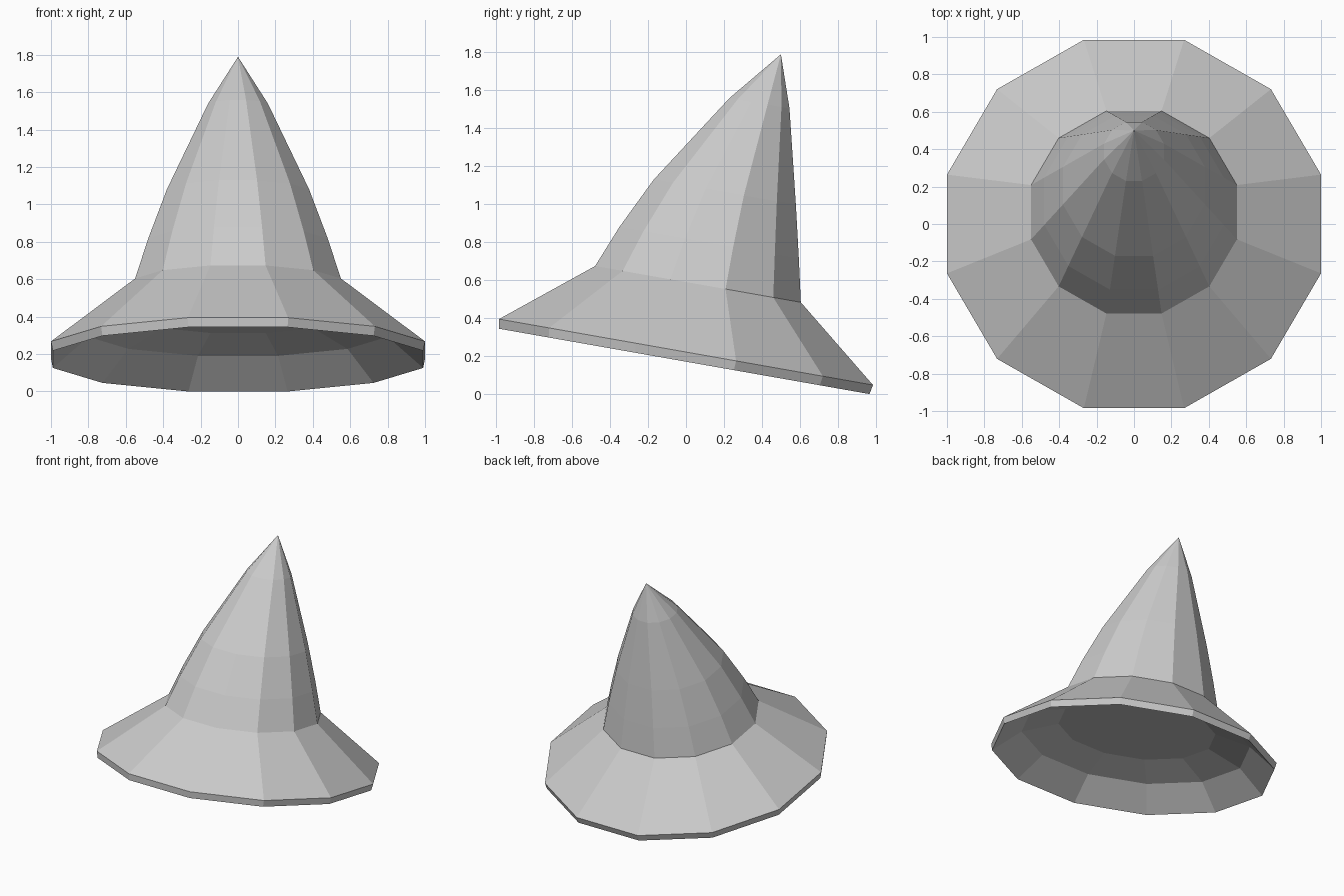
import bpy, bmesh
from math import sin, cos, pi, radians
from mathutils import Matrix

SIDES = 12
if "Cube" in bpy.data.objects:
    bpy.data.objects.remove(bpy.data.objects["Cube"])

grey = bpy.data.materials.new("light grey felt")
grey.use_nodes = True
colour = (0.6, 0.6, 0.6, 1)
grey.diffuse_color = colour
grey.node_tree.nodes["Principled BSDF"].inputs["Base Color"].default_value = colour


def ring(bm, half_width, height, shift=0):
    """Twelve-sided ring with flats facing front and back."""
    radius = half_width / cos(pi / SIDES)
    angles = [(i + 0.5) * 2 * pi / SIDES for i in range(SIDES)]
    return [bm.verts.new((radius * cos(a), radius * sin(a) + shift, height)) for a in angles]


def bridge(bm, low, high):
    for i in range(SIDES):
        j = (i + 1) % SIDES
        bm.faces.new((low[i], low[j], high[j], high[i]))


bm = bmesh.new()

# Hollow underside, rim, flared brim and backward-leaning crown
# (half width, height, backward shift), from inside to top
profile = [
    (0.55, 0.19, 0), (0.80, 0.11, 0), (0.99, -0.05, 0), (1.0, 0, 0),
    (0.55, 0.363, 0), (0.48, 0.587, 0.02), (0.38, 0.865, 0.055), (0.16, 1.358, 0.154),
]
rings = [ring(bm, *p) for p in profile]
for low, high in zip(rings, rings[1:]):
    bridge(bm, low, high)

# Flat lining closing the hollow, and the pointed tip
bm.faces.new(list(reversed(rings[0])))
tip = bm.verts.new((0, 0.22, 1.631))
for i in range(SIDES):
    bm.faces.new((rings[-1][i], rings[-1][(i + 1) % SIDES], tip))

# Tilt the whole hat back and rest it on the ground
bmesh.ops.recalc_face_normals(bm, faces=bm.faces)
bmesh.ops.transform(bm, matrix=Matrix.Rotation(radians(-10), 4, "X"), verts=bm.verts)
lowest = min(v.co.z for v in bm.verts)
bmesh.ops.translate(bm, vec=(0, 0, -lowest), verts=bm.verts)

mesh = bpy.data.meshes.new("pointed_hat")
bm.to_mesh(mesh)
bm.free()
mesh.materials.append(grey)
hat = bpy.data.objects.new("pointed_hat", mesh)
bpy.context.collection.objects.link(hat)
